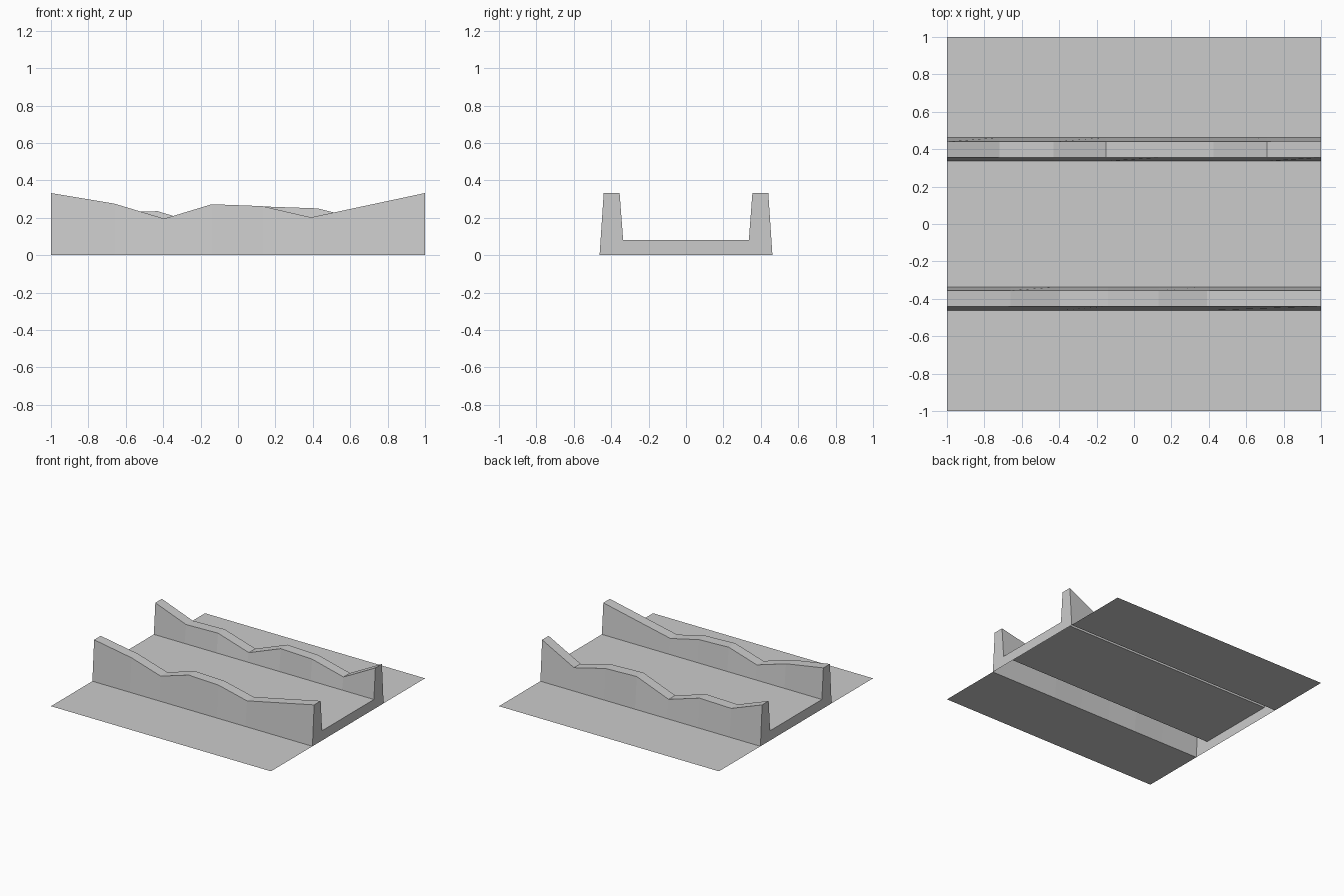
import bpy

if "Cube" in bpy.data.objects:
    bpy.data.objects.remove(bpy.data.objects["Cube"])

# Shared cross-section: wall base, wall crown, inner crown, inner foot
OUT_BASE, OUT_TOP, IN_TOP, IN_BASE = 0.462, 0.44, 0.355, 0.336
DECK_Z, END_Z = 0.08, 0.332


def make(name, verts, faces):
    mesh = bpy.data.meshes.new(name)
    mesh.from_pydata(verts, [], faces)
    mesh.update()
    obj = bpy.data.objects.new(name, mesh)
    bpy.context.collection.objects.link(obj)
    return obj


def sheet(name, y0, y1, z):
    make(name, [(-1, y0, z), (1, y0, z), (1, y1, z), (-1, y1, z)], [(0, 1, 2, 3)])


def wall(name, side, profile):
    """Hollow wall shell, open underneath, with a broken crest line."""
    verts, faces = [], []
    for x, z in profile:
        verts += [(x, side * OUT_BASE, 0), (x, side * OUT_TOP, z),
                  (x, side * IN_TOP, z), (x, side * IN_BASE, DECK_Z)]
    for i in range(len(profile) - 1):
        for j in range(3):
            a = 4 * i + j
            f = (a, a + 4, a + 5, a + 1)
            faces.append(f if side < 0 else f[::-1])
    make(name, verts, faces)


def end_cap(name, x):
    """U-shaped end face closing the channel."""
    half = [(OUT_BASE, 0), (OUT_TOP, END_Z), (IN_TOP, END_Z), (IN_BASE, DECK_Z)]
    loop = half + [(-y, z) for y, z in reversed(half)]
    face = tuple(range(8))
    make(name, [(x, y, z) for y, z in loop], [face if x > 0 else face[::-1]])


# Ground on both sides and the raised deck between the walls
sheet("ground_front", -1, -OUT_BASE, 0)
sheet("ground_back", OUT_BASE, 1, 0)
sheet("channel_deck", -IN_BASE, IN_BASE, DECK_Z)

# Uneven, broken-topped walls
wall("front_wall", -1, [(-1, END_Z), (-0.66, 0.275), (-0.395, 0.195), (-0.14, 0.272),
                        (0.13, 0.262), (0.39, 0.202), (1, END_Z)])
wall("back_wall", 1, [(-1, END_Z), (-0.72, 0.228), (-0.43, 0.235), (-0.15, 0.15),
                      (0.14, 0.26), (0.425, 0.25), (0.71, 0.18), (1, END_Z)])

# End faces
end_cap("left_end", -1)
end_cap("right_end", 1)
